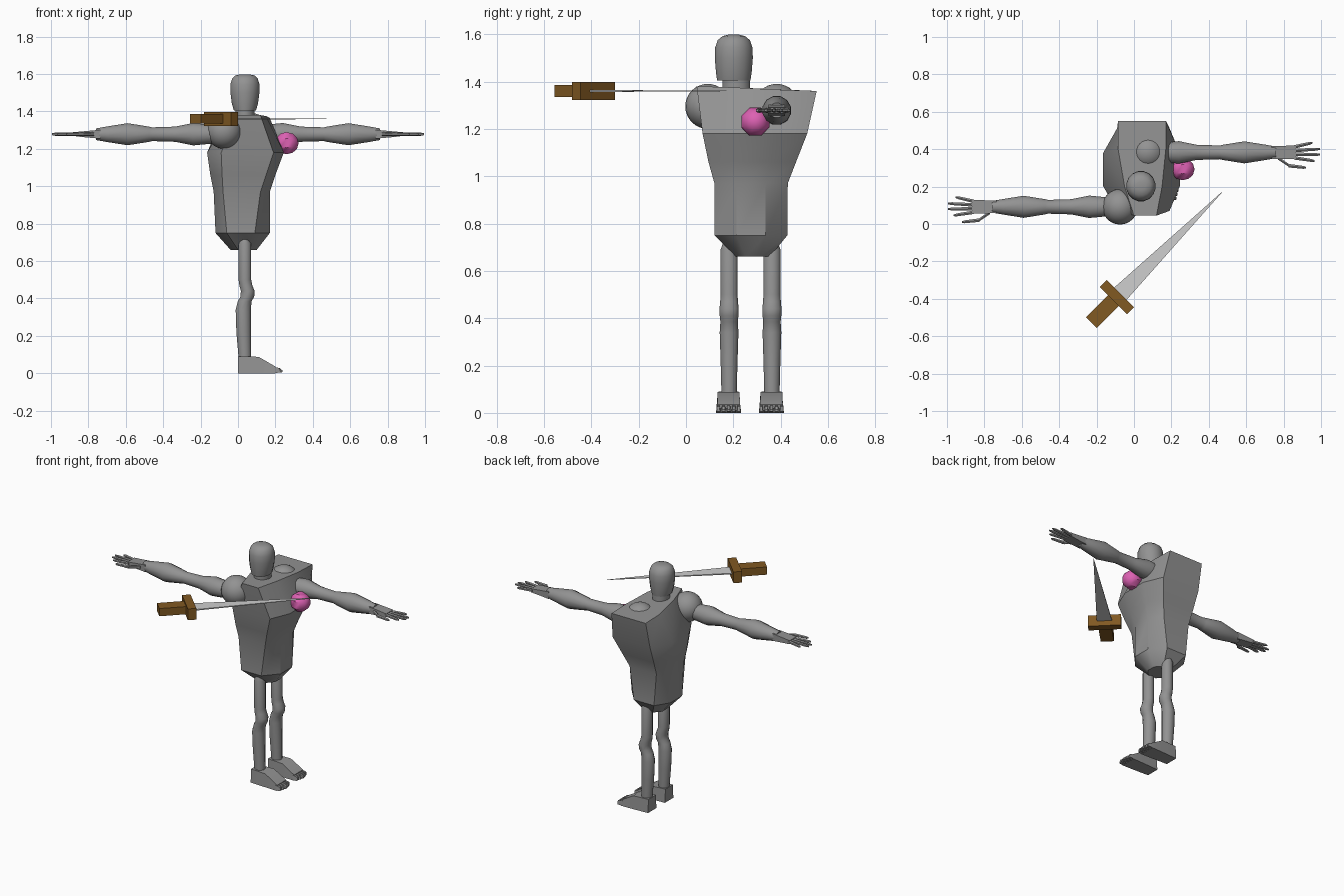
import bpy, bmesh, math
from mathutils import Vector, Matrix

if "Cube" in bpy.data.objects:
    bpy.data.objects.remove(bpy.data.objects["Cube"])


def material(name, rgb):
    m = bpy.data.materials.new(name)
    m.diffuse_color = (*rgb, 1)
    m.use_nodes = True
    m.node_tree.nodes["Principled BSDF"].inputs["Base Color"].default_value = m.diffuse_color
    return m


GRAY = material("body gray", (0.29, 0.29, 0.29))
PALE = material("blade pale gray", (0.62, 0.62, 0.62))
BROWN = material("wood brown", (0.22, 0.10, 0.016))
PINK = material("pink", (0.72, 0.12, 0.45))


def finish(name, bm, mat, smooth=True):
    bmesh.ops.recalc_face_normals(bm, faces=bm.faces)
    me = bpy.data.meshes.new(name)
    bm.to_mesh(me)
    bm.free()
    me.materials.append(mat)
    ob = bpy.data.objects.new(name, me)
    bpy.context.collection.objects.link(ob)
    if smooth:
        bpy.ops.object.select_all(action='DESELECT')
        ob.select_set(True)
        bpy.context.view_layer.objects.active = ob
        bpy.ops.object.shade_smooth_by_angle(angle=math.radians(35))
    return ob


def loft(bm, rings):
    """Skin equal-length rings of points and cap both ends."""
    vs = [[bm.verts.new(p) for p in r] for r in rings]
    n = len(vs[0])
    for a, b in zip(vs, vs[1:]):
        for i in range(n):
            bm.faces.new((a[i], a[(i + 1) % n], b[(i + 1) % n], b[i]))
    bm.faces.new(vs[0])
    bm.faces.new(vs[-1])


def ellipse_z(cx, cy, z, rx, ry, n=12):
    return [(cx + rx * math.cos(t), cy + ry * math.sin(t), z)
            for t in (2 * math.pi * (i + .5) / n for i in range(n))]


def ellipse_x(x, cy, cz, r, n=12):
    return [(x, cy + r * math.cos(t), cz + r * math.sin(t))
            for t in (2 * math.pi * (i + .5) / n for i in range(n))]


def box(bm, center, size, rot=Matrix()):
    bmesh.ops.create_cube(bm, size=1, matrix=Matrix.Translation(center) @ rot
                          @ Matrix.Diagonal((*size, 1)))


def sphere(name, center, r, seg, rings, mat, rot=Matrix()):
    bm = bmesh.new()
    bmesh.ops.create_uvsphere(bm, u_segments=seg, v_segments=rings, radius=r,
                              matrix=Matrix.Translation(center) @ rot)
    return finish(name, bm, mat)


# Torso: eight-sided rings (z, back x, front x, low y, high y, flat side x range)
bm = bmesh.new()
rings = []
for z, x0, x1, y0, y1, xa, xb in [
        (0.66, -.04, .10, .21, .355, 0, .06),
        (0.75, -.12, .17, .12, .428, -.06, .09),
        (0.97, -.13, .17, .12, .43, -.08, .12),
        (1.06, -.148, .20, .095, .465, -.085, .15),
        (1.18, -.165, .245, .07, .512, -.09, .19)]:
    ya, yb = y0 + (y1 - y0) * .3, y0 + (y1 - y0) * .7
    rings.append([(xa, y0, z), (xb, y0, z), (x1, ya, z), (x1, yb, z),
                  (xb, y1, z), (xa, y1, z), (x0, yb, z), (x0, ya, z)])
rings.append([(0, .045, 1.38), (.12, .045, 1.38), (.15, .2, 1.375), (.17, .4, 1.365),
              (.17, .552, 1.36), (-.085, .552, 1.36), (-.085, .4, 1.365), (-.05, .2, 1.375)])
loft(bm, rings)
finish("torso", bm, GRAY)

# Neck and head
bm = bmesh.new()
loft(bm, [ellipse_z(.037, .212, z, .052, .06, 16) for z in (1.33, 1.43)])
finish("neck", bm, GRAY)
bm = bmesh.new()
loft(bm, [ellipse_z(.037, .202, z, rx, ry, 16) for z, rx, ry in [
    (1.405, .06, .072), (1.44, .071, .077), (1.50, .079, .082), (1.545, .079, .08),
    (1.575, .07, .069), (1.592, .053, .048), (1.598, .025, .022)]])
finish("head", bm, GRAY)

# Arms: shoulder ball, limb, palm and fingers, mirrored across x
AZ = 1.278
for side, s, cy in (("right", 1, .383), ("left", -1, .092)):
    sphere(side + "_shoulder", (s * .075, cy, 1.295), .095, 24, 16, GRAY)
    bm = bmesh.new()
    loft(bm, [ellipse_x(s * x, cy, AZ, r) for x, r in [
        (.08, .05), (.16, .054), (.24, .062), (.335, .042), (.46, .038),
        (.475, .042), (.59, .061), (.70, .043), (.76, .032)]])
    finish(side + "_arm", bm, GRAY)
    bm = bmesh.new()
    loft(bm, [[(s * x, cy + a * h, AZ + b * t) for a, b in
               ((-1, -1), (1, -1), (1, 1), (-1, 1))]
              for x, h, t in [(.735, .034, .024), (.80, .035, .018), (.865, .037, .012)]])
    # four fingers and the thumb as (base x, base y, tip x, tip y)
    for bx, by, tx, ty in [(.855, .029, .955, .052), (.855, .01, .995, .018),
                           (.855, -.01, .995, -.012), (.855, -.029, .965, -.046),
                           (.77, -.03, .835, -.075), (.825, -.071, .92, -.082)]:
        loft(bm, [ellipse_x(s * (bx + (tx - bx) * t), cy + by + (ty - by) * t, AZ, r, 6)
                  for t, r in ((0, .011), (.85, .009), (1, .005))])
    finish(side + "_hand", bm, GRAY)

# Legs and feet
for side, cy in (("right", .182), ("left", .363)):
    bm = bmesh.new()
    loft(bm, [ellipse_z(cx, cy, z, rx, ry) for z, cx, rx, ry in [
        (.07, .037, .034, .033), (.22, .03, .040, .037), (.34, .028, .042, .041),
        (.385, .036, .038, .038), (.41, .05, .038, .041), (.44, .052, .038, .042),
        (.47, .042, .036, .039), (.50, .037, .035, .037), (.69, .037, .035, .037),
        (.715, .037, .026, .028), (.725, .037, .012, .012)]])
    finish(side + "_leg", bm, GRAY)
    bm = bmesh.new()
    loft(bm, [[(x, cy - .002 - h, 0), (x, cy - .002 + h, 0),
               (x, cy - .002 + k, z), (x, cy - .002 - k, z)]
              for x, h, k, z in [(0, .045, .040, .09), (.11, .050, .046, .088),
                                 (.20, .053, .048, .036)]])
    for i in range(5):
        y = cy - .002 + (i - 2) * .0215
        tip = .238 - .006 * abs(i - 2)
        loft(bm, [[(x, y - w, lo), (x, y + w, lo), (x, y + w * .7, hi), (x, y - w * .7, hi)]
                  for x, w, lo, hi in [(.19, .0095, .002, .034), (.222, .0095, .003, .028),
                                       (tip, .007, .006, .015)]])
    finish(side + "_foot", bm, GRAY)

# Pink ball on the chest
sphere("chest_ball", (.26, .293, 1.23), .064, 8, 6, PINK,
       Matrix.Rotation(math.pi / 2, 4, 'Y') @ Matrix.Rotation(math.pi / 8, 4, 'Z'))

# Floating sword laid at 45 degrees: guard, grip, tapering blade
rot = Matrix.Rotation(math.pi / 4, 4, 'Z')
c = Vector((-.091, -.391, 1.36))
bm = bmesh.new()
box(bm, c, (.053, .205, .076), rot)
finish("sword_guard", bm, BROWN, False)
bm = bmesh.new()
box(bm, c + rot @ Vector((-.107, 0, 0)), (.172, .082, .052), rot)
finish("sword_grip", bm, BROWN, False)
bm = bmesh.new()
loft(bm, [[c + rot @ Vector((x, a * h, b * t)) for a, b in
           ((-1, -1), (1, -1), (1, 1), (-1, 1))]
          for x, h, t in [(.02, .047, .004), (.795, .001, .001)]])
finish("sword_blade", bm, PALE, False)
